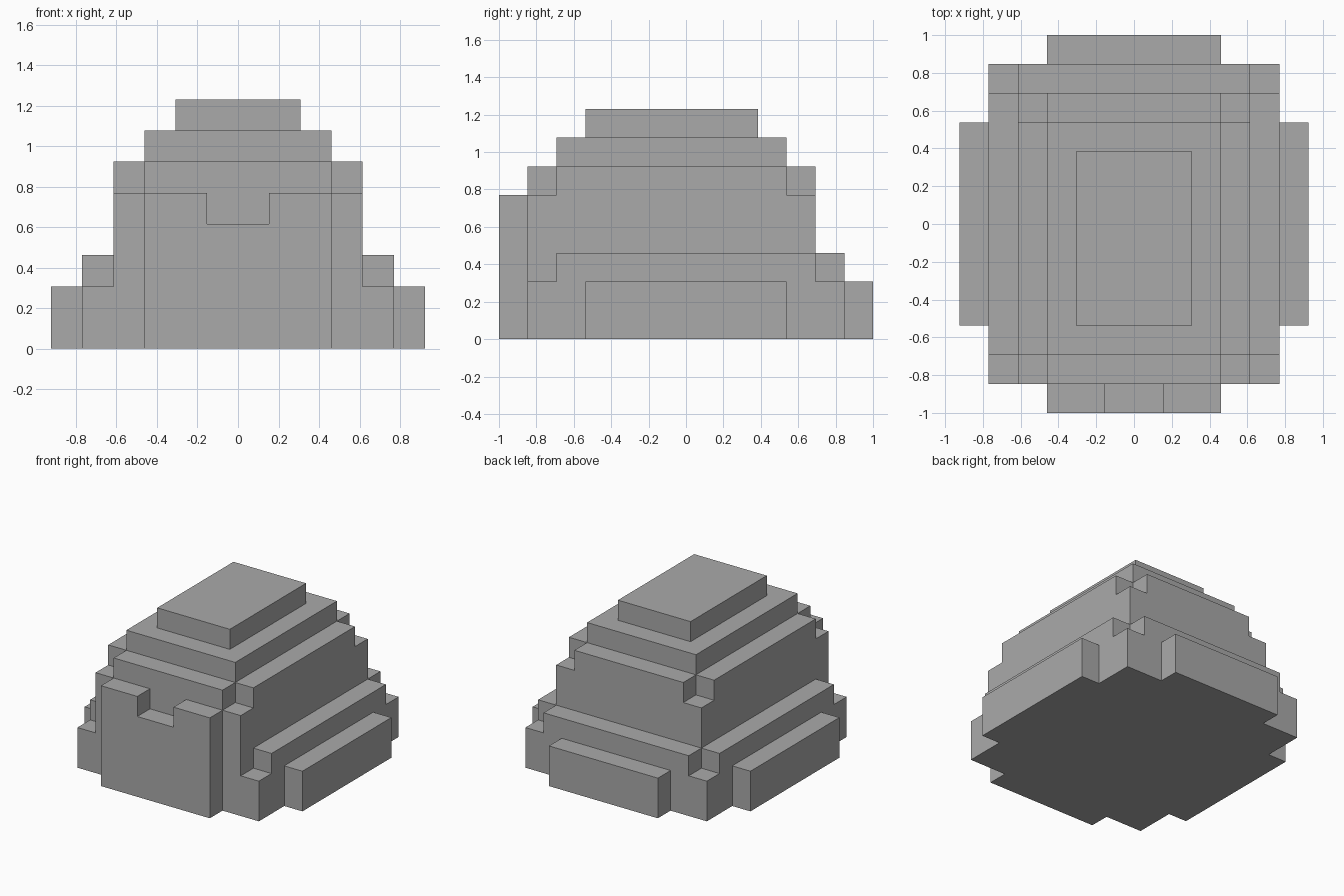
import bpy
import bmesh
from mathutils import Vector

cube = bpy.data.objects.get("Cube")
if cube:
    bpy.data.objects.remove(cube, do_unlink=True)

U = 2 / 13  # edge length of one building block

stone = bpy.data.materials.new("grey_stone")
stone.use_nodes = True
colour = (0.4, 0.4, 0.4, 1)
stone.diffuse_color = colour
stone.node_tree.nodes["Principled BSDF"].inputs["Base Color"].default_value = colour


def block(name, x, y, z):
    """Box spanning the given (low, high) ranges, counted in blocks."""
    lo, hi = (Vector(c) * U for c in zip(x, y, z))
    bm = bmesh.new()
    bmesh.ops.create_cube(bm, size=1)
    for v in bm.verts:
        v.co = (lo + hi) / 2 + v.co * (hi - lo)
    mesh = bpy.data.meshes.new(name)
    bm.to_mesh(mesh)
    bm.free()
    mesh.materials.append(stone)
    obj = bpy.data.objects.new(name, mesh)
    bpy.context.collection.objects.link(obj)
    return obj


def cut(obj, x, y, z):
    """Carve a box out of an object."""
    cutter = block("cutter", x, y, z)
    cutter.hide_render = True
    mod = obj.modifiers.new("notch", "BOOLEAN")
    mod.operation = "DIFFERENCE"
    mod.solver = "EXACT"
    mod.object = cutter
    bpy.context.view_layer.objects.active = obj
    bpy.ops.object.modifier_apply(modifier=mod.name)
    bpy.data.objects.remove(cutter, do_unlink=True)


def notched_block(name, half, y, z):
    """Box with one block missing from each top corner."""
    obj = block(name, (-half, half), y, z)
    for xs in ((half - 1, half + 1), (-half - 1, 1 - half)):
        for ys in ((y[0] - 1, y[0] + 1), (y[1] - 1, y[1] + 1)):
            cut(obj, xs, ys, (z[1] - 1, z[1] + 1))
    return obj


# Stepped mound
notched_block("base", 5, (-5.5, 5.5), (0, 3))
notched_block("main_body", 4, (-5.5, 4.5), (3, 6))
block("upper_tier", (-3, 3), (-4.5, 3.5), (6, 7))
block("top_cap", (-2, 2), (-3.5, 2.5), (7, 8))

# Low ledges on the sides and back
block("left_ledge", (5, 6), (-3.5, 3.5), (0, 2))
block("right_ledge", (-6, -5), (-3.5, 3.5), (0, 2))
block("back_ledge", (-3, 3), (5.5, 6.5), (0, 2))

# Tall front slab with a gap in its top edge
front = block("front_slab", (-3, 3), (-6.5, -5.5), (0, 5))
cut(front, (-1, 1), (-7.5, -4.5), (4, 6))
